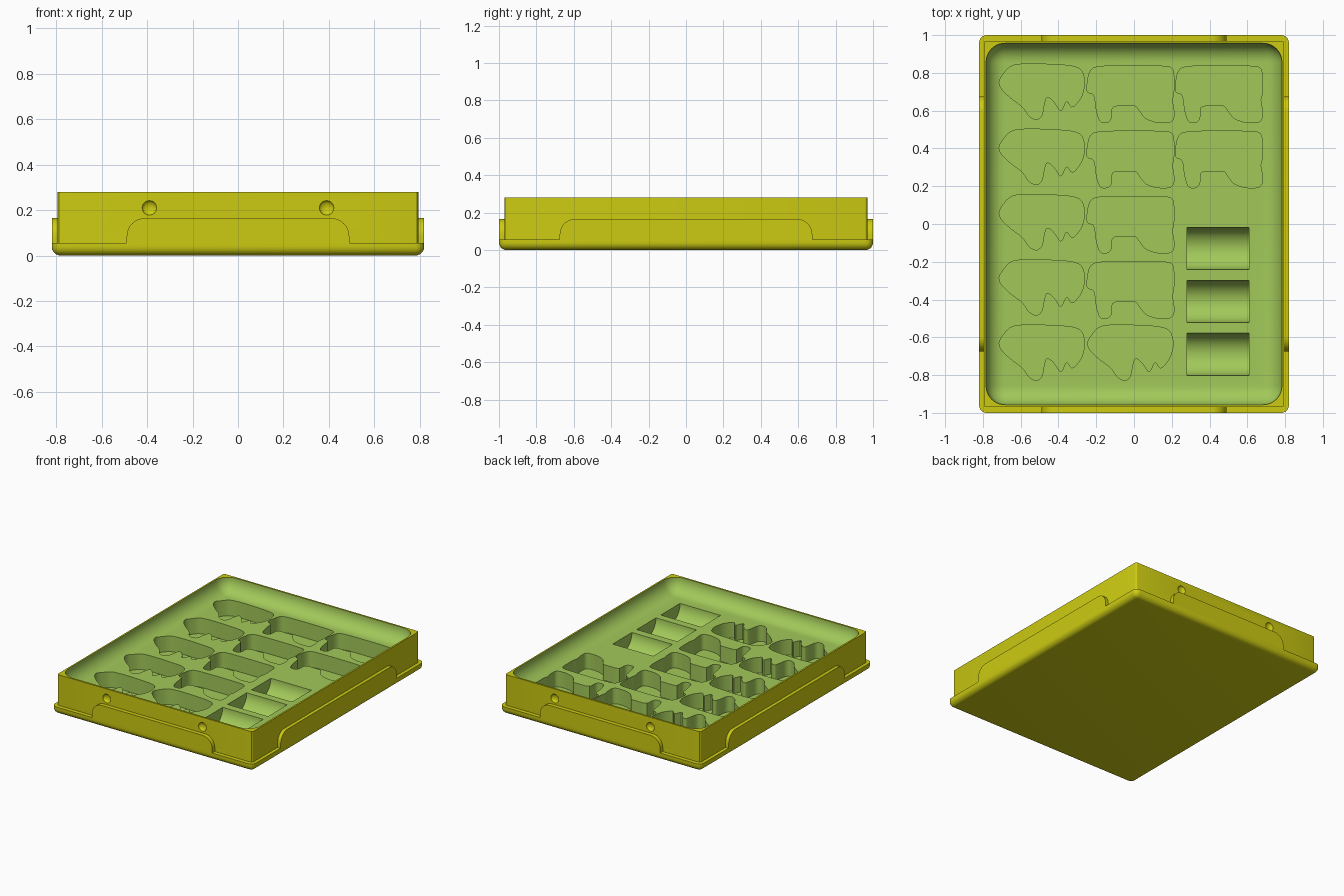
import bpy, bmesh, math
from mathutils import Matrix, Vector

if "Cube" in bpy.data.objects:
    bpy.data.objects.remove(bpy.data.objects["Cube"])


def material(name, color):
    mat = bpy.data.materials.new(name)
    mat.use_nodes = True
    mat.diffuse_color = color
    mat.node_tree.nodes["Principled BSDF"].inputs["Base Color"].default_value = color
    return mat


yellow = material("tray yellow", (0.61, 0.6, 0.006, 1))
green = material("liner green", (0.36, 0.58, 0.1, 1))


def make_object(name, bm, mat):
    bmesh.ops.recalc_face_normals(bm, faces=bm.faces)
    mesh = bpy.data.meshes.new(name)
    bm.to_mesh(mesh)
    bm.free()
    mesh.materials.append(mat)
    obj = bpy.data.objects.new(name, mesh)
    bpy.context.collection.objects.link(obj)
    return obj


def rounded_box(name, half_x, half_y, low, high, radius, segments, mat, round_bottom=True):
    """Box with rounded corners and, if asked, a rounded bottom edge."""
    bm = bmesh.new()
    size = Matrix.Diagonal((2 * half_x, 2 * half_y, high - low, 1))
    bmesh.ops.create_cube(bm, size=1, matrix=Matrix.Translation((0, 0, (low + high) / 2)) @ size)
    middle = (low + high) / 2
    edges = []
    for e in bm.edges:
        upright = abs(e.verts[0].co.z - e.verts[1].co.z) > 0.001
        bottom = all(v.co.z < middle for v in e.verts)
        if upright or (round_bottom and bottom):
            edges.append(e)
    bmesh.ops.bevel(bm, geom=edges, offset=radius, segments=segments,
                    profile=0.5, affect='EDGES')
    return make_object(name, bm, mat)


def prism(bm, points, offset):
    """Close an outline of 3D points and extrude it."""
    face = bm.faces.new([bm.verts.new(p) for p in points])
    result = bmesh.ops.extrude_face_region(bm, geom=[face])
    moved = [g for g in result["geom"] if isinstance(g, bmesh.types.BMVert)]
    bmesh.ops.translate(bm, verts=moved, vec=offset)


def soften(points, passes=2):
    """Round an outline by cutting its corners."""
    for _ in range(passes):
        out = []
        for i, p in enumerate(points):
            q = points[(i + 1) % len(points)]
            out += [p.lerp(q, 0.2), p.lerp(q, 0.8)]
        points = out
    return points


def smooth(obj):
    bpy.ops.object.select_all(action='DESELECT')
    obj.select_set(True)
    bpy.context.view_layer.objects.active = obj
    bpy.ops.object.shade_smooth_by_angle(angle=math.radians(30))


# Base lip and main body
HALF_X, HALF_Y, FLOOR = 0.795, 0.97, 0.175
lip = rounded_box("base_lip", 0.82, 1, 0, 0.055, 0.04, 6, yellow)
body = rounded_box("tray_body", HALF_X, HALF_Y, 0.02, 0.28, 0.015, 3, yellow, False)
body.data.materials.append(green)


# Raised tabs on the four sides, flush with the lip
def tab(name, half, outer, angle):
    radius, top = 0.08, 0.165
    outline = [(half, 0.055)]
    for i in range(9):
        a = math.pi / 2 * i / 8
        outline.append((half - radius + radius * math.cos(a), top - radius + radius * math.sin(a)))
    outline += [(-x, z) for x, z in reversed(outline)]
    bm = bmesh.new()
    prism(bm, [(x, -outer, z) for x, z in outline], (0, 0.04, 0))
    bmesh.ops.rotate(bm, verts=bm.verts, matrix=Matrix.Rotation(angle, 3, 'Z'))
    return make_object(name, bm, yellow)


tabs = [tab("front_tab", 0.49, 1, 0), tab("back_tab", 0.49, 1, math.pi),
        tab("left_tab", 0.675, 0.82, math.pi / 2), tab("right_tab", 0.675, 0.82, -math.pi / 2)]

# Cutter for the shallow rounded recess
recess = rounded_box("recess_cutter", 0.783, 0.957, FLOOR, 0.5, 0.1, 10, green)

# Two pocket outlines, in hundredths of a unit
WAVY = [(-23, 6), (-17, 14), (-7, 15), (15, 14), (21, 12), (23, 5), (21, -3), (16, -9),
        (13, -4), (10, -11), (7, -6), (4, -3), (2, -3), (1, -7), (0, -13), (-3, -15),
        (-7, -13), (-10, -8), (-17, -3), (-22, 2)]
ARCHED = [(-23, 5), (-22, 11), (-20, 14), (-14, 15), (20, 15), (23, 13), (23, 0), (22, -3),
          (23, -8), (23, -13), (21, -15), (14, -15), (8, -13), (5, -9), (3, -6), (0, -6),
          (-10, -6), (-10, -13), (-12, -15), (-16, -15), (-18, -9), (-19, 0), (-23, 1)]

# Pockets: wavy ones fill the first column, arched ones most of the others
bm = bmesh.new()
layout = [(WAVY, 0, row) for row in range(5)] + [(ARCHED, 1, row) for row in range(4)]
layout += [(WAVY, 1, 4), (ARCHED, 2, 0), (ARCHED, 2, 1)]
for shape, column, row in layout:
    drop = 0.013 if shape is ARCHED else 0
    centre = Vector((-0.487 + 0.468 * column, 0.7 - drop - 0.3455 * row, 0.06))
    points = soften([Vector((x, y, 0)) / 100 for x, y in shape])
    prism(bm, [p + centre for p in points], (0, 0, 0.3))

# Half-round slots
for row in range(3):
    place = Matrix.Translation((0.445, -0.13 - 0.28 * row, FLOOR))
    bmesh.ops.create_cone(bm, cap_ends=True, segments=48, radius1=0.112, radius2=0.112,
                          depth=0.33, matrix=place @ Matrix.Rotation(math.pi / 2, 4, 'Y'))
pockets = make_object("pocket_cutter", bm, green)

# Round dimples on the front and back walls
bm = bmesh.new()
for x in (-0.39, 0.39):
    for y in (-HALF_Y, HALF_Y):
        bmesh.ops.create_uvsphere(bm, u_segments=24, v_segments=12, radius=0.032,
                                  matrix=Matrix.Translation((x, y, 0.21)) @ Matrix.Diagonal((1, 0.6, 1, 1)))
dimples = make_object("dimple_cutter", bm, yellow)

# Cut everything out of the body
bpy.context.view_layer.objects.active = body
for cutter in (recess, pockets, dimples):
    cutter.hide_render = True
    mod = body.modifiers.new(cutter.name, 'BOOLEAN')
    mod.operation = 'DIFFERENCE'
    mod.solver = 'EXACT'
    mod.material_mode = 'TRANSFER'
    mod.object = cutter
    bpy.ops.object.modifier_apply(modifier=mod.name)
    bpy.data.objects.remove(cutter)

for obj in [lip, body] + tabs:
    smooth(obj)
